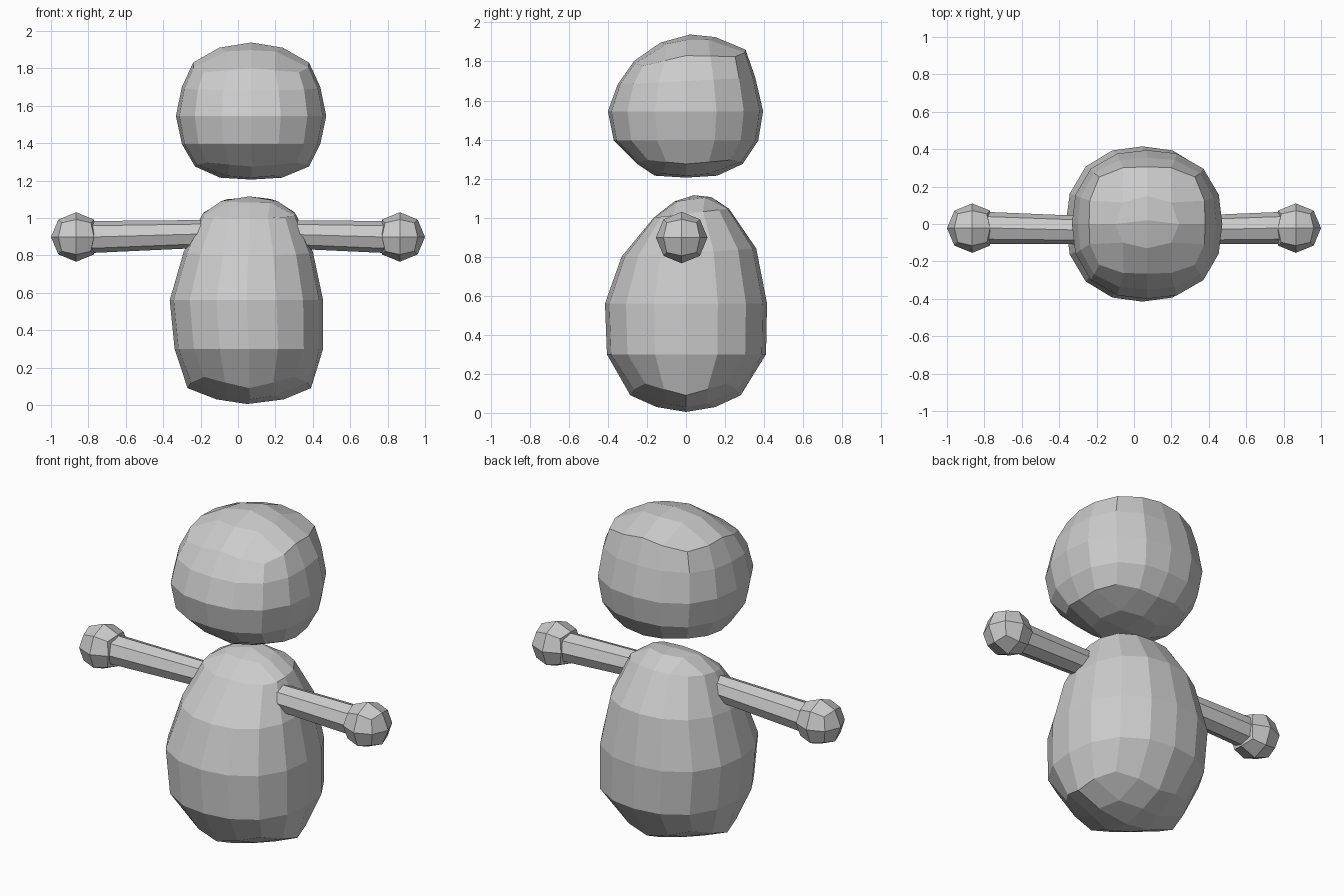
import bpy, bmesh, math
from mathutils import Vector

cube = bpy.data.objects.get("Cube")
if cube:
    bpy.data.objects.remove(cube, do_unlink=True)

grey = bpy.data.materials.new("plain_grey")
grey.use_nodes = True
grey.diffuse_color = (0.6, 0.6, 0.6, 1)
grey.node_tree.nodes["Principled BSDF"].inputs["Base Color"].default_value = (0.6, 0.6, 0.6, 1)


def finish(bm, name):
    bmesh.ops.recalc_face_normals(bm, faces=bm.faces)
    mesh = bpy.data.meshes.new(name)
    bm.to_mesh(mesh)
    bm.free()
    mesh.materials.append(grey)
    obj = bpy.data.objects.new(name, mesh)
    bpy.context.collection.objects.link(obj)
    return obj


def grid_cube(cuts):
    """Cube from -1 to 1 with a regular grid on each side."""
    bm = bmesh.new()
    bmesh.ops.create_cube(bm, size=2)
    bmesh.ops.subdivide_edges(bm, edges=bm.edges[:], cuts=cuts, use_grid_fill=True)
    return bm


def rounded_block(name, rows, tilt=0):
    """Shape a 4x4 grid cube; each row is z, x0, rx, front y, back y, power, corner z shift."""
    bm = grid_cube(3)
    for v in bm.verts:
        i, j, k = (round(c * 2) for c in v.co)
        m = max(abs(i), abs(j))
        # Cap rows lie beyond the five side rows
        row = k + 4
        if abs(k) == 2 and m < 2:
            row += (2 - m) * (1 if k > 0 else -1)
        z, x0, rx, yf, yb, p, shift = rows[row]
        if m == 0:
            v.co = (x0, (yf + yb) / 2, z)
            continue
        # Equal angle steps around a superellipse
        if abs(i) >= abs(j):
            a = math.atan2(0, i) + (j / i) * math.pi / 4
        else:
            a = math.copysign(math.pi / 2, j) - (i / j) * math.pi / 4
        c, s = math.cos(a), math.sin(a)
        r = (abs(c) ** p + abs(s) ** p) ** (-1 / p)
        y = r * s * (yb if s > 0 else -yf)
        v.co = (x0 + r * c * rx, y, z + shift * math.sin(2 * a) ** 2 + tilt * y * max(k, 0) / 2)
    return finish(bm, name)


# Egg-shaped body
rounded_block("body", [
    (0.005, 0.05, 0, 0, 0, 2, 0),
    (0.03, 0.065, 0.18, -0.15, 0.15, 2.2, 0.02),
    (0.09, 0.06, 0.33, -0.285, 0.28, 2.2, 0.06),
    (0.30, 0.058, 0.397, -0.405, 0.41, 2.3, 0),
    (0.56, 0.045, 0.41, -0.415, 0.415, 2.3, 0),
    (0.82, 0.055, 0.345, -0.33, 0.36, 2.3, 0),
    (1.02, 0.06, 0.25, -0.165, 0.22, 2.6, 0),
    (1.09, 0.06, 0.15, -0.06, 0.13, 2.3, 0),
    (1.115, 0.06, 0, 0.04, 0.04, 2, 0),
], tilt=0.12)

# Floating head, higher at the back
rounded_block("head", [
    (1.205, 0.07, 0, 0, 0, 2, 0),
    (1.215, 0.07, 0.165, -0.16, 0.16, 2.4, 0.01),
    (1.275, 0.075, 0.305, -0.25, 0.29, 2.8, 0.02),
    (1.395, 0.07, 0.37, -0.37, 0.37, 2.5, 0),
    (1.545, 0.07, 0.402, -0.40, 0.395, 2.4, 0),
    (1.70, 0.07, 0.37, -0.35, 0.355, 2.6, 0),
    (1.83, 0.07, 0.31, -0.265, 0.305, 3.6, -0.03),
    (1.91, 0.07, 0.17, -0.13, 0.15, 2.6, -0.01),
    (1.938, 0.07, 0, 0.02, 0.02, 2, 0),
], tilt=0.1)

for side, label in ((1, "left"), (-1, "right")):
    # Octagonal arm, slightly thinner where it enters the body
    bm = bmesh.new()
    rings = []
    for x, y, z, r in ((0.17, -0.035, 0.915, 0.074), (0.82, -0.02, 0.897, 0.086)):
        rings.append([bm.verts.new((side * x, y + r * math.cos(n * math.pi / 4),
                                    z + r * math.sin(n * math.pi / 4))) for n in range(8)])
    for n in range(8):
        m = (n + 1) % 8
        bm.faces.new((rings[0][n], rings[0][m], rings[1][m], rings[1][n]))
    for ring in rings:
        bm.faces.new(ring)
    finish(bm, label + "_arm")

    # Faceted ball hand, flattened at the wrist
    bm = grid_cube(1)
    for v in bm.verts:
        d = v.co.normalized()
        x = max(0.865 + 0.135 * d.x, 0.765)
        v.co = Vector((side * x, -0.022 + 0.132 * d.y, 0.898 + 0.132 * d.z))
    finish(bm, label + "_hand")
